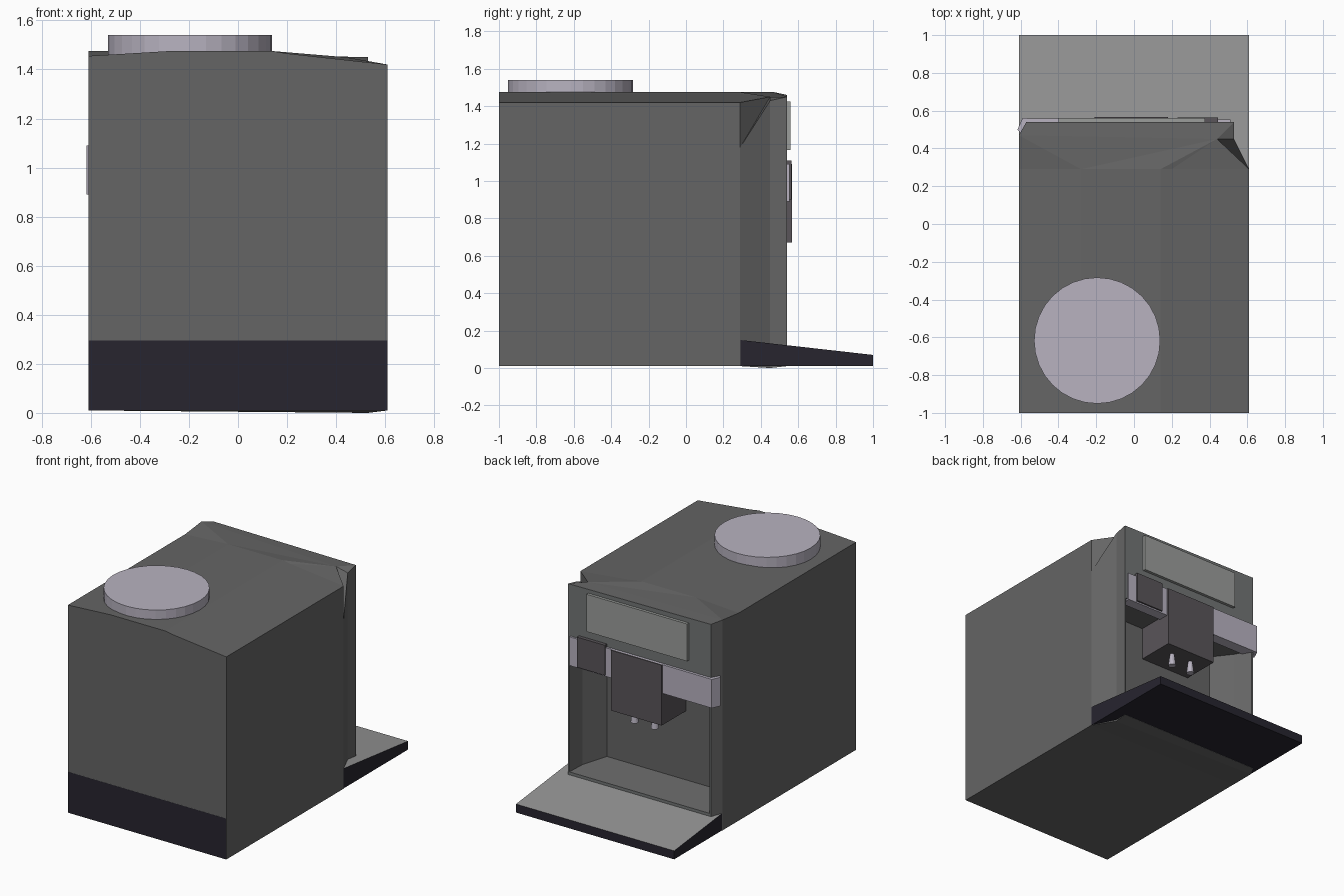
import bpy, bmesh
from mathutils import Vector

if "Cube" in bpy.data.objects:
    bpy.data.objects.remove(bpy.data.objects["Cube"])


def material(name, rgb):
    m = bpy.data.materials.new(name)
    m.diffuse_color = (*rgb, 1)
    m.use_nodes = True
    m.node_tree.nodes["Principled BSDF"].inputs["Base Color"].default_value = m.diffuse_color
    return m


BODY = material("body_grey", (0.13, 0.13, 0.13))
PANEL = material("panel_grey", (0.17, 0.18, 0.18))
DARK = material("base_dark", (0.02, 0.018, 0.028))
TRAY = material("tray_grey", (0.30, 0.30, 0.30))
LILAC = material("trim_lilac", (0.48, 0.45, 0.53))
SPOUT = material("spout_grey", (0.10, 0.09, 0.10))
SCREEN = material("screen_grey", (0.33, 0.34, 0.33))


def make(name, verts, faces, *mats):
    me = bpy.data.meshes.new(name)
    me.from_pydata(verts, [], faces)
    bm = bmesh.new()
    bm.from_mesh(me)
    bmesh.ops.triangulate(bm, faces=[f for f in bm.faces if len(f.verts) > 4])
    bmesh.ops.recalc_face_normals(bm, faces=bm.faces)
    bm.to_mesh(me)
    bm.free()
    ob = bpy.data.objects.new(name, me)
    bpy.context.collection.objects.link(ob)
    for m in mats:
        me.materials.append(m)
    return ob


def prism(name, plan, low, high, *mats):
    """Extrude an xy outline between two height functions of y."""
    n = len(plan)
    verts = [(x, y, low(y)) for x, y in plan] + [(x, y, high(y)) for x, y in plan]
    faces = [list(range(n)), list(range(n, 2 * n))]
    faces += [[i, (i + 1) % n, n + (i + 1) % n, n + i] for i in range(n)]
    return make(name, verts, faces, *mats)


def box(name, x0, x1, y0, y1, z0, z1, *mats):
    return prism(name, [(x0, y0), (x1, y0), (x1, y1), (x0, y1)],
                 lambda y: z0, lambda y: z1, *mats)


def cone(name, x, y, z0, z1, r0, r1, sides, mat):
    bm = bmesh.new()
    bmesh.ops.create_cone(bm, cap_ends=True, segments=sides, radius1=r0, radius2=r1, depth=z1 - z0)
    bmesh.ops.translate(bm, verts=bm.verts, vec=Vector((x, y, (z0 + z1) / 2)))
    me = bpy.data.meshes.new(name)
    bm.to_mesh(me)
    bm.free()
    me.materials.append(mat)
    bpy.context.collection.objects.link(bpy.data.objects.new(name, me))


# main body: crowned section run along y, then a tapered housing at the tap end
section = [(-.61, .01), (-.61, 1.455), (-.28, 1.475), (.14, 1.475), (.2, 1.465), (.61, 1.42), (.61, .01)]
n = len(section)
verts = [(x, -1, z) for x, z in section] + [(x, .29, z) for x, z in section]
faces = [list(range(n))]
faces += [[i, i + 1, n + i + 1, n + i] for i in range(1, 5)]
faces += [[0, 1, 8, 7], [6, 0, 7, 13], [5, 6, 13, 22, 12]]
verts += [(-.61, .47, .01), (-.57, .54, .01), (.53, .54, .01), (.53, .45, .0),          # 14-17 bottom
          (-.61, .47, 1.475), (-.57, .54, 1.46), (.53, .54, 1.45), (.53, .45, 1.43),     # 18-21 top
          (.61, .29, 1.18), (.44, .45, 1.45)]                                            # 22-23 corner cut
faces += [[7, 8, 18, 14], [14, 18, 19, 15], [15, 19, 20, 16], [16, 20, 21, 17],
          [17, 21, 22, 13], [22, 21, 23], [22, 23, 12],
          [8, 9, 10, 11, 12, 23, 18], [18, 23, 20, 19], [23, 21, 20],
          [7, 14, 17, 13], [14, 15, 16, 17]]
body = make("body", verts, faces, BODY, PANEL)

# cup bay cut into the tap side, with sloping floor
bay = prism("bay_cutter",
            [(-.56, .6), (.52, .6), (.52, .54), (.49, .44), (.40, .30),
             (-.40, .30), (-.50, .43), (-.56, .54)],
            lambda y: .19 - .2 * (y - .3), lambda y: .9, BODY)
cut = body.modifiers.new("bay", 'BOOLEAN')
cut.operation = 'DIFFERENCE'
cut.solver = 'EXACT'
cut.object = bay
bpy.context.view_layer.objects.active = body
bpy.ops.object.modifier_apply(modifier="bay")
bpy.data.objects.remove(bay)
for p in body.data.polygons:
    p.material_index = 1 if p.center.y > .535 else 0

# wedge base, its upper face being the drip tray
base = prism("base_tray", [(-.609, -1.001), (.609, -1.001), (.609, 1), (-.609, 1)],
             lambda y: .011, lambda y: .07 + .1125 * (1 - y), DARK, TRAY)
for p in base.data.polygons:
    if p.normal.z > .5:
        p.material_index = 1

# hopper lid
cone("hopper_lid", -.195, -.617, 1.44, 1.54, .334, .334, 32, LILAC)

# control panel: display, trim bar wrapping one corner, button
box("display", -.40, .375, .53, .56, 1.165, 1.425, SCREEN)
prism("trim_bar", [(.51, .48), (.51, .553), (-.59, .56), (-.617, .50), (-.60, .48)],
      lambda y: .89, lambda y: 1.09, LILAC)
box("button", .23, .445, .53, .565, .90, 1.11, SPOUT)

# spout block and two nozzles
box("spout", -.21, .18, .295, .567, .67, 1.09, SPOUT)
for i, x in enumerate((.066, -.09)):
    cone(f"nozzle_{i + 1}", x, .47, .585, .68, .026, .014, 12, LILAC)
